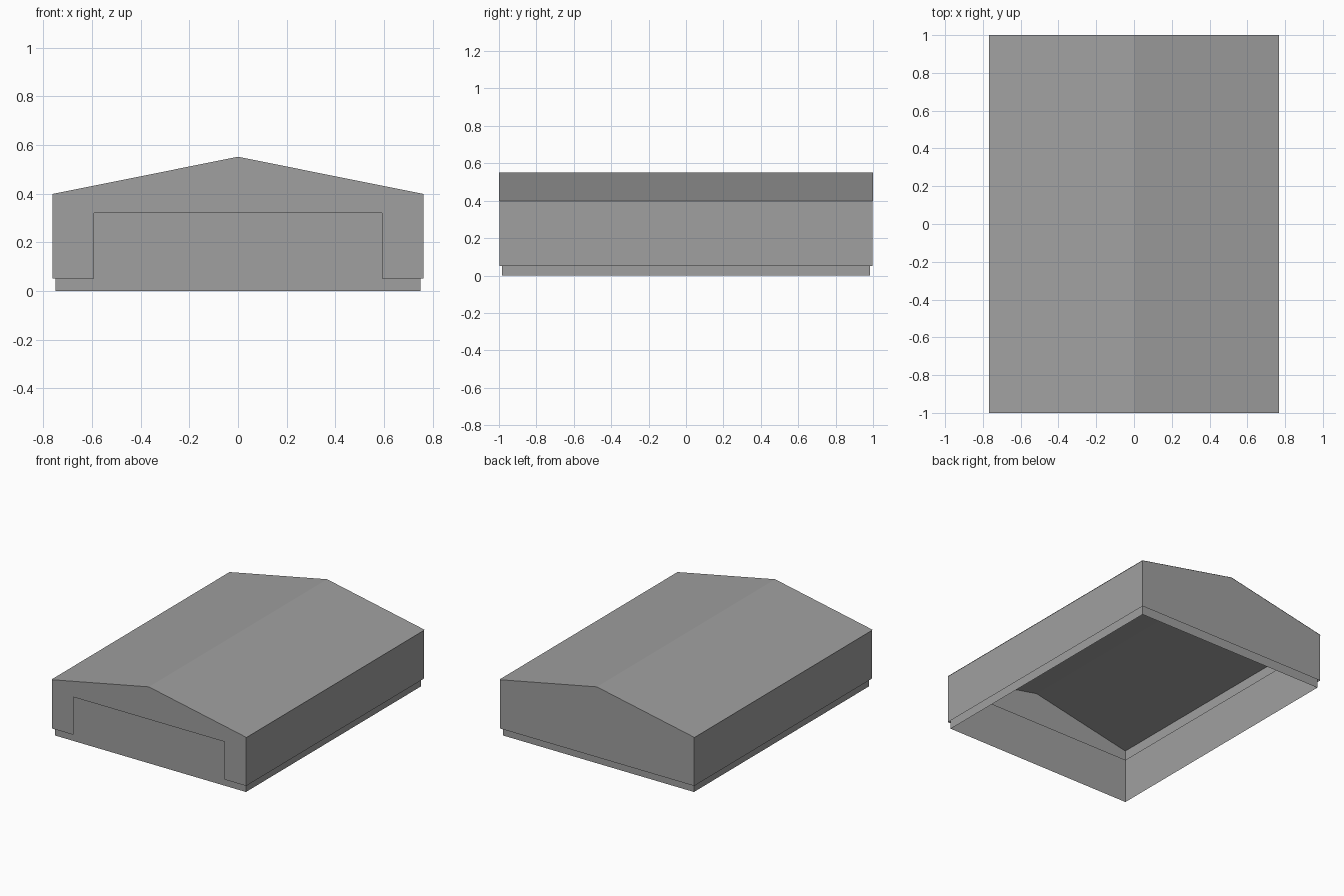
import bpy

if "Cube" in bpy.data.objects:
    bpy.data.objects.remove(bpy.data.objects["Cube"])

# Dark grey for the whole building
grey = bpy.data.materials.new("dark_grey")
grey.diffuse_color = (0.35, 0.35, 0.35, 1)
grey.use_nodes = True
grey.node_tree.nodes["Principled BSDF"].inputs["Base Color"].default_value = grey.diffuse_color


def make(name, verts, faces):
    mesh = bpy.data.meshes.new(name)
    mesh.from_pydata(verts, [], faces)
    mesh.update()
    mesh.materials.append(grey)
    obj = bpy.data.objects.new(name, mesh)
    bpy.context.collection.objects.link(obj)
    return obj


APEX, EAVE = 0.552, 0.398
ROOF_X, WALL_X, WALL_Y = 0.767, 0.763, 0.998
BOTTOM, DOOR_X, DOOR_TOP = 0.052, 0.592, 0.32
wall_top = APEX - (APEX - EAVE) * WALL_X / ROOF_X

# Gabled roof with a tiny overhang
profile = [(ROOF_X, EAVE), (0, APEX), (-ROOF_X, EAVE)]
make("roof", [(x, y, z) for y in (-1, 1) for x, z in profile],
     [(i, i + 1, i + 4, i + 3)[::-1] for i in range(2)])

# Long side walls
for name, s in (("left_wall", -1), ("right_wall", 1)):
    x = s * WALL_X
    quad = [(x, -s * WALL_Y, BOTTOM), (x, s * WALL_Y, BOTTOM),
            (x, s * WALL_Y, wall_top), (x, -s * WALL_Y, wall_top)]
    make(name, quad, [(0, 1, 2, 3)])

# Gable ends: plain at the back, wide doorway at the front
gable = [(WALL_X, wall_top), (0, APEX), (-WALL_X, wall_top)]
back = [(-WALL_X, BOTTOM), (WALL_X, BOTTOM)] + gable
make("back_gable", [(-x, WALL_Y, z) for x, z in back], [range(len(back))])
front = [(-WALL_X, BOTTOM), (-DOOR_X, BOTTOM), (-DOOR_X, DOOR_TOP),
         (DOOR_X, DOOR_TOP), (DOOR_X, BOTTOM), (WALL_X, BOTTOM)] + gable
make("front_gable", [(x, -WALL_Y, z) for x, z in front], [range(len(front))])

# Inner wall ring, open above and below: plinth outside, door panel in the doorway
BX, BY = 0.751, 0.983
ring = [(-BX, -BY), (BX, -BY), (BX, BY), (-BX, BY)]
make("inner_walls", [(x, y, z) for z in (0, DOOR_TOP) for x, y in ring],
     [(i, (i + 1) % 4, 4 + (i + 1) % 4, 4 + i) for i in range(4)])
